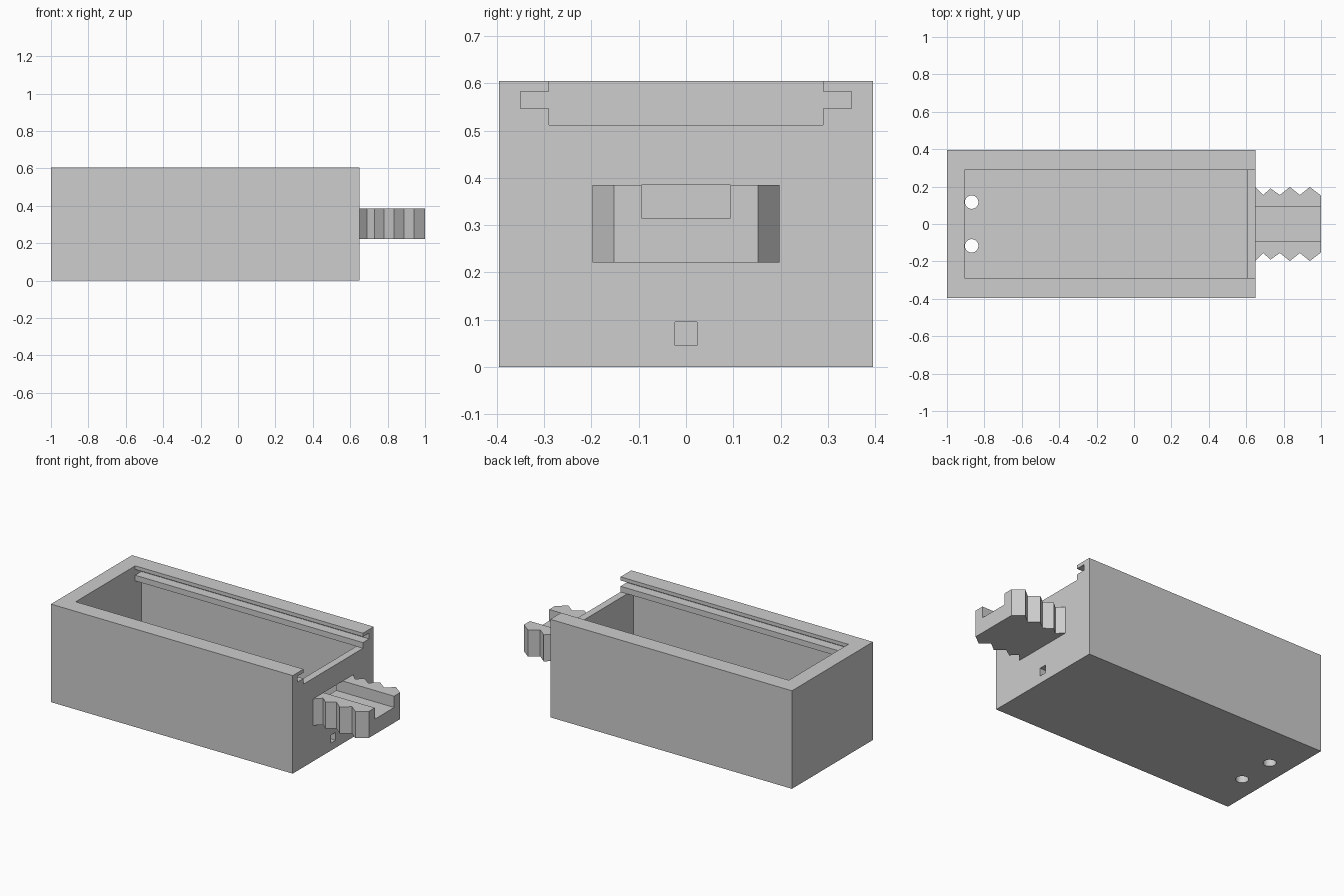
import bpy, bmesh
from mathutils import Matrix, Vector

old = bpy.data.objects.get("Cube")
if old:
    bpy.data.objects.remove(old, do_unlink=True)

GREY = (0.61, 0.61, 0.61, 1)
grey = bpy.data.materials.new("plain_grey")
grey.use_nodes = True
grey.diffuse_color = GREY
grey.node_tree.nodes["Principled BSDF"].inputs["Base Color"].default_value = GREY


def make(name, bm):
    bmesh.ops.recalc_face_normals(bm, faces=bm.faces)
    mesh = bpy.data.meshes.new(name)
    bm.to_mesh(mesh)
    bm.free()
    mesh.materials.append(grey)
    ob = bpy.data.objects.new(name, mesh)
    bpy.context.collection.objects.link(ob)
    return ob


def box(name, x, y, z):
    bm = bmesh.new()
    size = [b - a for a, b in (x, y, z)]
    mid = [(a + b) / 2 for a, b in (x, y, z)]
    bmesh.ops.create_cube(bm, size=1, matrix=Matrix.Translation(mid) @ Matrix.Diagonal((*size, 1)))
    return make(name, bm)


def drill(name, x, y, radius):
    bm = bmesh.new()
    bmesh.ops.create_cone(bm, cap_ends=True, segments=32, radius1=radius, radius2=radius,
                          depth=0.2, matrix=Matrix.Translation((x, y, 0)))
    return make(name, bm)


def prism(name, outline, z0, z1):
    bm = bmesh.new()
    face = bm.faces.new([bm.verts.new((x, y, z0)) for x, y in outline])
    grown = bmesh.ops.extrude_face_region(bm, geom=[face])["geom"]
    # the extrusion drops the starting face, so close the bottom again
    verts = [g for g in grown if isinstance(g, bmesh.types.BMVert)]
    bmesh.ops.translate(bm, verts=verts, vec=Vector((0, 0, z1 - z0)))
    bmesh.ops.holes_fill(bm, edges=[e for e in bm.edges if e.is_boundary])
    return make(name, bm)


def cut(target, cutter):
    cutter.hide_render = True
    mod = target.modifiers.new("cut", "BOOLEAN")
    mod.operation = "DIFFERENCE"
    mod.solver = "EXACT"
    mod.object = cutter
    bpy.context.view_layer.objects.active = target
    bpy.ops.object.modifier_apply(modifier=mod.name)
    bpy.data.objects.remove(cutter, do_unlink=True)


BACK, WALL, END = -0.905, 0.605, 0.65   # cavity end, inner wall, outer wall
INNER, OPEN = 0.35, 0.29                # cavity and opening half widths
FLOOR, RAIL = 0.045, 0.512              # floor top and rail underside

# Open box: shaft down from the top, widened under the rails
case = box("case", (-1, END), (-0.395, 0.395), (0, 0.605))
cut(case, box("shaft", (BACK, WALL), (-OPEN, OPEN), (FLOOR, 0.7)))
for side in (-1, 1):
    near, far = sorted((side * 0.2, side * INNER))
    cut(case, box("side_widening", (BACK, WALL), (near, far), (FLOOR, RAIL)))

# Lid entry over the end wall, and a groove in each side
cut(case, box("lid_entry", (0.5, 0.8), (-OPEN, OPEN), (RAIL, 0.7)))
cut(case, box("lid_groove", (BACK, 0.8), (-INNER, INNER), (0.547, 0.583)))

# Openings through the end wall and the floor
cut(case, box("channel_opening", (0.5, 0.8), (-0.094, 0.094), (0.315, 0.385)))
cut(case, box("small_square_hole", (0.5, 0.8), (-0.023, 0.023), (0.046, 0.095)))
for side in (-1, 1):
    cut(case, drill("floor_hole", -0.868, side * 0.117, 0.036))

# Ridged connector with a channel along its top
edge = [(END, 0.195), (0.69, 0.155), (0.73, 0.19), (0.78, 0.155),
        (0.833, 0.198), (0.887, 0.155), (0.94, 0.198), (1, 0.152)]
outline = edge + [(x, -y) for x, y in reversed(edge)]
connector = prism("ridged_connector", outline, 0.221, 0.385)
cut(connector, box("channel", (0.5, 1.2), (-0.094, 0.094), (0.315, 0.5)))
